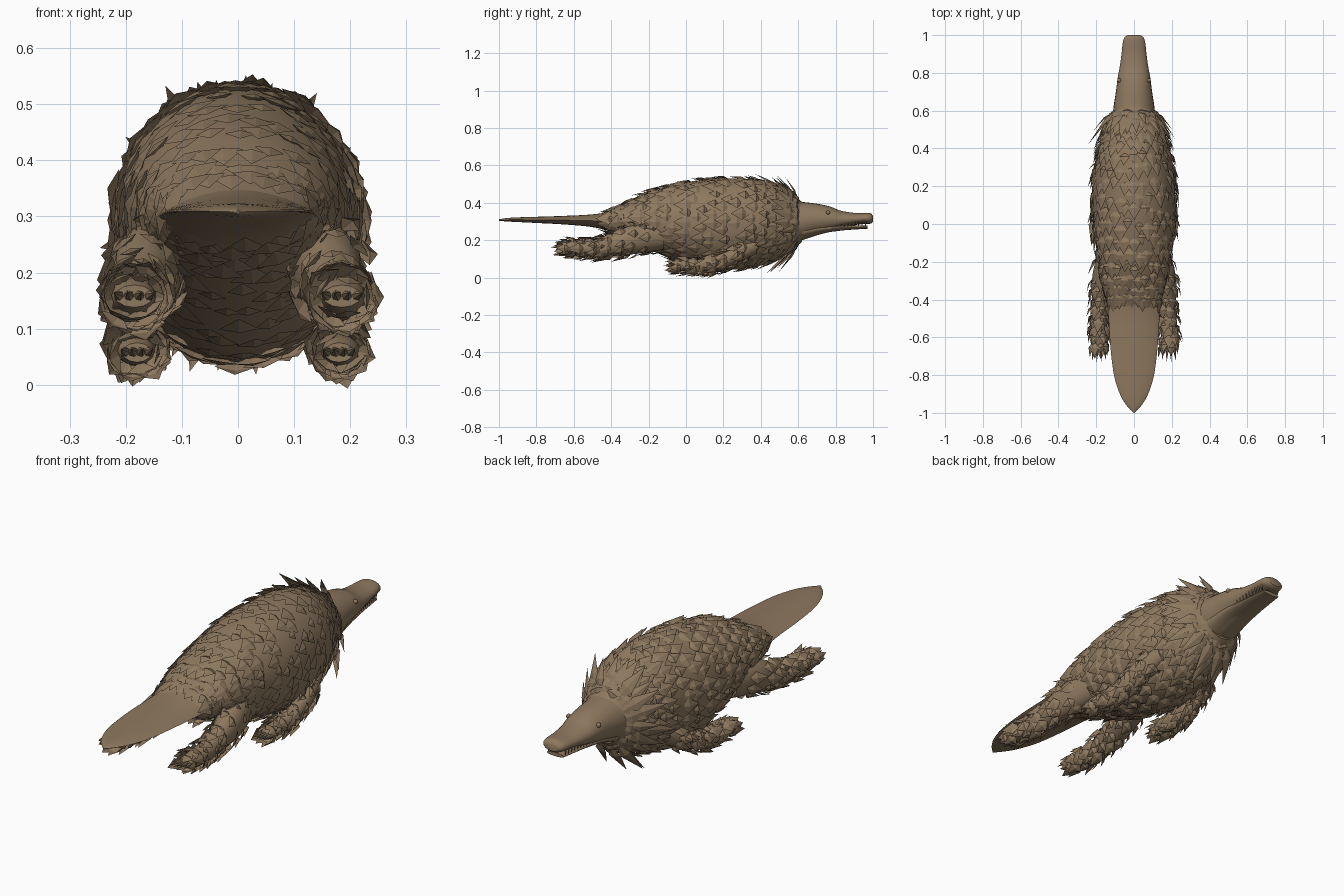
import bpy, bmesh, math, random
from mathutils import Vector

random.seed(4)
if "Cube" in bpy.data.objects:
    bpy.data.objects.remove(bpy.data.objects["Cube"])

brown = bpy.data.materials.new("earth_brown")
brown.use_nodes = True
COLOR = (0.27, 0.19, 0.115, 1)
brown.diffuse_color = COLOR
brown.node_tree.nodes["Principled BSDF"].inputs["Base Color"].default_value = COLOR


def finish(name, bm, smooth=False, recalc=True):
    if recalc:
        bmesh.ops.recalc_face_normals(bm, faces=bm.faces)
    mesh = bpy.data.meshes.new(name)
    bm.to_mesh(mesh)
    bm.free()
    mesh.materials.append(brown)
    obj = bpy.data.objects.new(name, mesh)
    bpy.context.collection.objects.link(obj)
    if smooth:
        bpy.ops.object.select_all(action='DESELECT')
        obj.select_set(True)
        bpy.context.view_layer.objects.active = obj
        bpy.ops.object.shade_smooth_by_angle(angle=math.radians(40))
    return obj


def station(rows, t):
    """Smoothly interpolated cross-section at t in 0..1."""
    f = min(max(t, 0), 1) * (len(rows) - 1)
    i = min(int(f), len(rows) - 2)
    u = f - i
    p = [rows[max(0, min(len(rows) - 1, i + k))] for k in (-1, 0, 1, 2)]
    return [0.5 * (2 * b + (c - a) * u + (2 * a - 5 * b + 4 * c - d) * u * u
                   + (3 * b - a - 3 * c + d) * u ** 3) for a, b, c, d in zip(*p)]


def skin(rows, t, ang, lens=1):
    """Point on a loft; each row is y, x, half width, top, bottom."""
    y, x, w, top, low = station(rows, t)
    s = math.sin(ang)
    z = (top + low) / 2 + math.copysign(abs(s) ** lens, s) * (top - low) / 2
    return Vector((x + w * math.cos(ang), y, z))


def loft(name, rows, sides=28, steps=30, lens=1, smooth=True):
    bm = bmesh.new()
    rings = [[bm.verts.new(skin(rows, i / steps, 2 * math.pi * j / sides, lens))
              for j in range(sides)] for i in range(steps + 1)]
    for a, b in zip(rings, rings[1:]):
        for j in range(sides):
            k = (j + 1) % sides
            bm.faces.new((a[j], a[k], b[k], b[j]))
    bm.faces.new(rings[0])
    bm.faces.new(rings[-1])
    bmesh.ops.remove_doubles(bm, verts=bm.verts, dist=0.0002)
    return finish(name, bm, smooth)


def scales(name, rows, bands, around, length, width, lift, t0=0.04, t1=1.0):
    """Overlapping pointed plates whose tips trail toward the tail."""
    bm = bmesh.new()
    for i in range(bands):
        for j in range(around):
            t = t0 + (t1 - t0) * (i + random.uniform(0.2, 0.8)) / bands
            a = 2 * math.pi * (j + 0.5 * (i % 2) + random.uniform(-0.2, 0.2)) / around
            root = skin(rows, t, a)
            back = (skin(rows, t - 0.02, a) - skin(rows, t + 0.02, a)).normalized()
            side = (skin(rows, t, a + 0.05) - skin(rows, t, a - 0.05)).normalized()
            out = back.cross(side).normalized()
            if out.dot(root - Vector((rows[0][1], root.y, sum(station(rows, t)[3:]) / 2))) < 0:
                out = -out
            size = random.uniform(0.75, 1.25)
            raise_by = lift * random.uniform(0.3, 1.4)
            tip = skin(rows, t - 0.001, a) + back * length * size + out * raise_by
            mid = root + back * length * 0.35 * size + out * (raise_by * 0.45 + 0.004)
            half = side * width * size / 2
            v = [bm.verts.new(p) for p in (root - out * 0.006, mid - half - out * 0.004,
                                           tip, mid + half - out * 0.004, mid + out * 0.003)]
            for q, r in ((0, 1), (1, 2), (2, 3), (3, 0)):
                f = bm.faces.new((v[q], v[r], v[4]))
                f.normal_update()
                if f.normal.dot(out) < 0:
                    f.normal_flip()
    return finish(name, bm, recalc=False)


def spikes(name, pairs, radius, sides=5):
    """Cones running from each base point to its tip."""
    bm = bmesh.new()
    for base, tip in pairs:
        base, tip = Vector(base), Vector(tip)
        axis = (tip - base).normalized()
        u = axis.orthogonal().normalized()
        v = axis.cross(u)
        ring = [bm.verts.new(base + radius * (u * math.cos(2 * math.pi * k / sides)
                + v * math.sin(2 * math.pi * k / sides))) for k in range(sides)]
        point = bm.verts.new(tip)
        bm.faces.new(ring)
        for k in range(sides):
            bm.faces.new((ring[k], ring[(k + 1) % sides], point))
    return finish(name, bm)


# Trunk with its coat of scales
trunk = [(-.46, 0, .12, .335, .27), (-.35, 0, .15, .385, .22), (-.2, 0, .185, .455, .15),
         (0, 0, .213, .51, .075), (.2, 0, .218, .53, .04), (.4, 0, .19, .52, .07),
         (.53, 0, .145, .47, .125), (.62, 0, .1, .405, .19)]
loft("trunk", trunk)
scales("trunk_scales", trunk, 17, 26, .085, .065, .014, t0=.1)
scales("collar_scales", trunk, 2, 13, .17, .06, .045, t0=.9, t1=.98)

# Flat leaf-shaped tail
loft("tail", [(-1, 0, .002, .312, .304), (-.96, 0, .04, .318, .3), (-.9, 0, .075, .322, .297),
              (-.8, 0, .106, .325, .292), (-.65, 0, .125, .33, .284),
              (-.5, 0, .135, .338, .27), (-.4, 0, .142, .355, .245),
              (-.3, 0, .14, .39, .22)], lens=1.6)

# Head and long upper snout
loft("head", [(.54, 0, .115, .42, .18), (.62, 0, .108, .405, .2), (.7, 0, .096, .395, .226),
              (.77, 0, .087, .38, .245), (.83, 0, .076, .357, .262), (.9, 0, .066, .346, .28),
              (.95, 0, .061, .346, .287), (.985, 0, .052, .345, .288),
              (1, 0, .034, .33, .298)])

# Lower jaw and the row of teeth above it
loft("lower_jaw", [(.62, 0, .09, .29, .2), (.72, 0, .078, .288, .234), (.82, 0, .064, .283, .25),
                   (.9, 0, .054, .28, .257), (.97, 0, .045, .278, .261)], steps=16)
teeth = []
for s in (-1, 1):
    for i in range(11):
        y = .77 + i * .019
        x = s * (.072 - i * .0026)
        teeth.append(((x, y, .302), (x * .97, y, .27)))
spikes("teeth", teeth, .006)

# Small eyes set on the sides of the head
for s, side in ((1, "left"), (-1, "right")):
    bm = bmesh.new()
    bmesh.ops.create_uvsphere(bm, u_segments=12, v_segments=8, radius=.011)
    bmesh.ops.translate(bm, verts=bm.verts, vec=(s * .078, .76, .348))
    finish(side + "_eye", bm, True)

# Limbs swept back toward the tail, with scales and claws
hind = [(-.66, .185, .034, .178, .138), (-.61, .187, .042, .192, .122), (-.5, .183, .043, .2, .112),
        (-.4, .175, .047, .23, .115), (-.28, .16, .062, .285, .125), (-.12, .125, .06, .3, .15)]
fore = [(-.06, .18, .026, .075, .04), (-.01, .182, .036, .09, .034), (.09, .178, .036, .1, .032),
        (.18, .175, .038, .125, .042), (.28, .165, .042, .175, .08), (.38, .14, .035, .215, .13)]
for s, side in ((1, "left"), (-1, "right")):
    for name, rows, n, claw in (("hind", hind, 9, .075), ("fore", fore, 8, .065)):
        limb = [(y, x * s, w, top, low) for y, x, w, top, low in rows]
        loft(f"{side}_{name}_leg", limb, sides=12, steps=12)
        scales(f"{side}_{name}_leg_scales", limb, n, 9, .07, .05, .024, t0=.12, t1=.95)
        y, x, w, top, low = limb[0]
        z = (top + low) / 2
        claws = []
        for k in (-1.5, -.5, .5, 1.5):
            reach = claw - abs(k) * .008
            claws.append(((x + k * w * .5, y + .015, z), (x + k * w * .72, y - reach, z + .006)))
        spikes(f"{side}_{name}_claws", claws, .011, 6)
